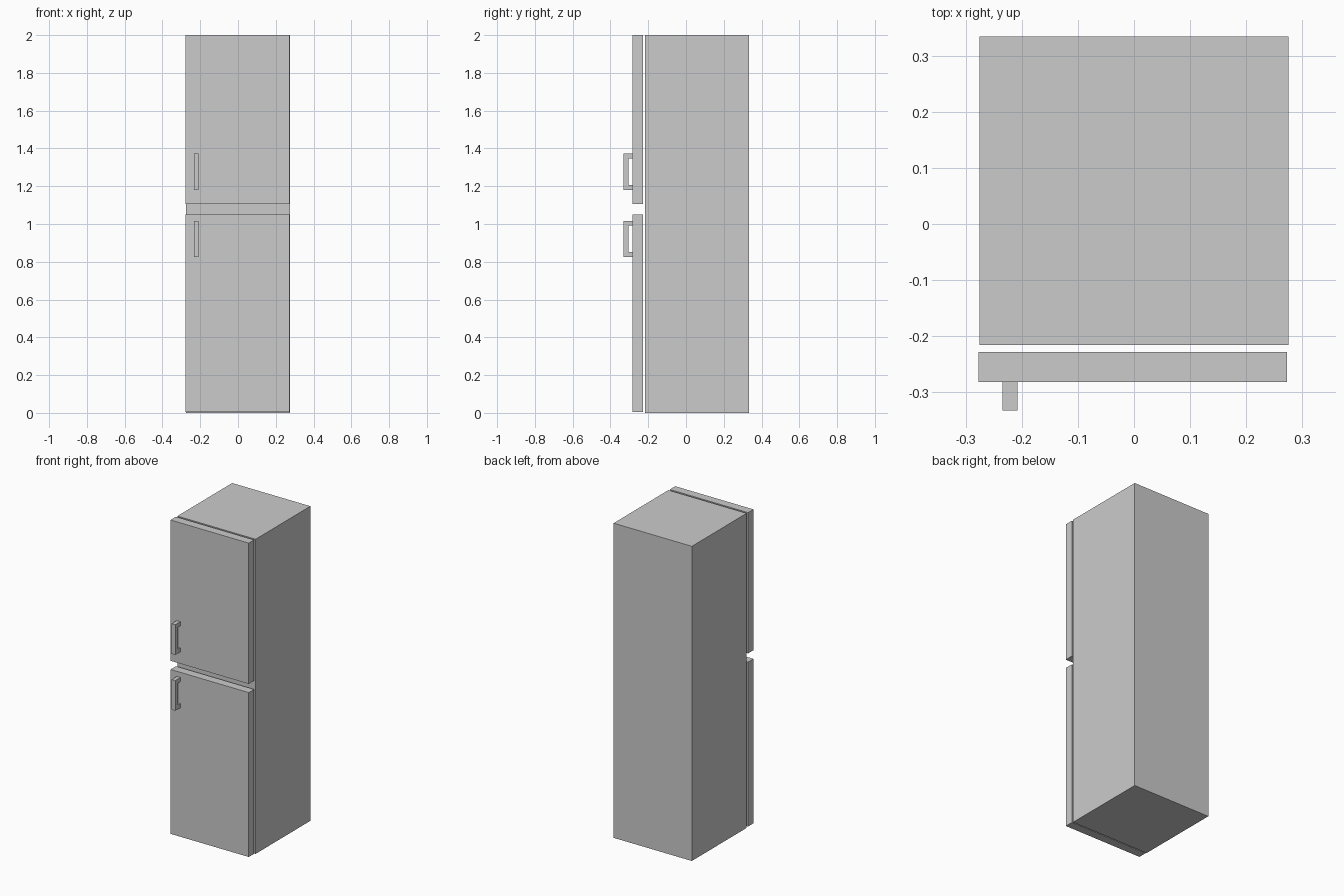
import bpy, bmesh

if "Cube" in bpy.data.objects:
    bpy.data.objects.remove(bpy.data.objects["Cube"])


def add_mesh(name, bm):
    bmesh.ops.recalc_face_normals(bm, faces=bm.faces)
    mesh = bpy.data.meshes.new(name)
    bm.to_mesh(mesh)
    bm.free()
    obj = bpy.data.objects.new(name, mesh)
    bpy.context.collection.objects.link(obj)
    return obj


def box(name, lo, hi):
    bm = bmesh.new()
    bmesh.ops.create_cube(bm, size=1)
    for v in bm.verts:
        v.co = [(a + b) / 2 + c * (b - a) for a, b, c in zip(lo, hi, v.co)]
    return add_mesh(name, bm)


def handle(name, z0, z1):
    # C-shaped side profile (y, z), extruded across x
    front, inner, door = -0.332, -0.304, -0.282
    t = 0.026
    profile = [(door, z0), (front, z0), (front, z1), (door, z1),
               (door, z1 - t), (inner, z1 - t), (inner, z0 + t), (door, z0 + t)]
    bm = bmesh.new()
    face = bm.faces.new([bm.verts.new((-0.234, y, z)) for y, z in profile])
    ext = bmesh.ops.extrude_face_region(bm, geom=[face], use_keep_orig=True)
    verts = [g for g in ext["geom"] if isinstance(g, bmesh.types.BMVert)]
    bmesh.ops.translate(bm, verts=verts, vec=(0.026, 0, 0))
    return add_mesh(name, bm)


# Cabinet
box("cabinet", (-0.275, -0.216, 0), (0.275, 0.334, 2.0))

# Doors with their handles
for label, z0, z1, h0, h1 in (("lower", 0.005, 1.05, 0.825, 1.017),
                              ("upper", 1.105, 2.0, 1.18, 1.372)):
    box(label + "_door", (-0.277, -0.282, z0), (0.273, -0.228, z1))
    handle(label + "_handle", h0, h1)
